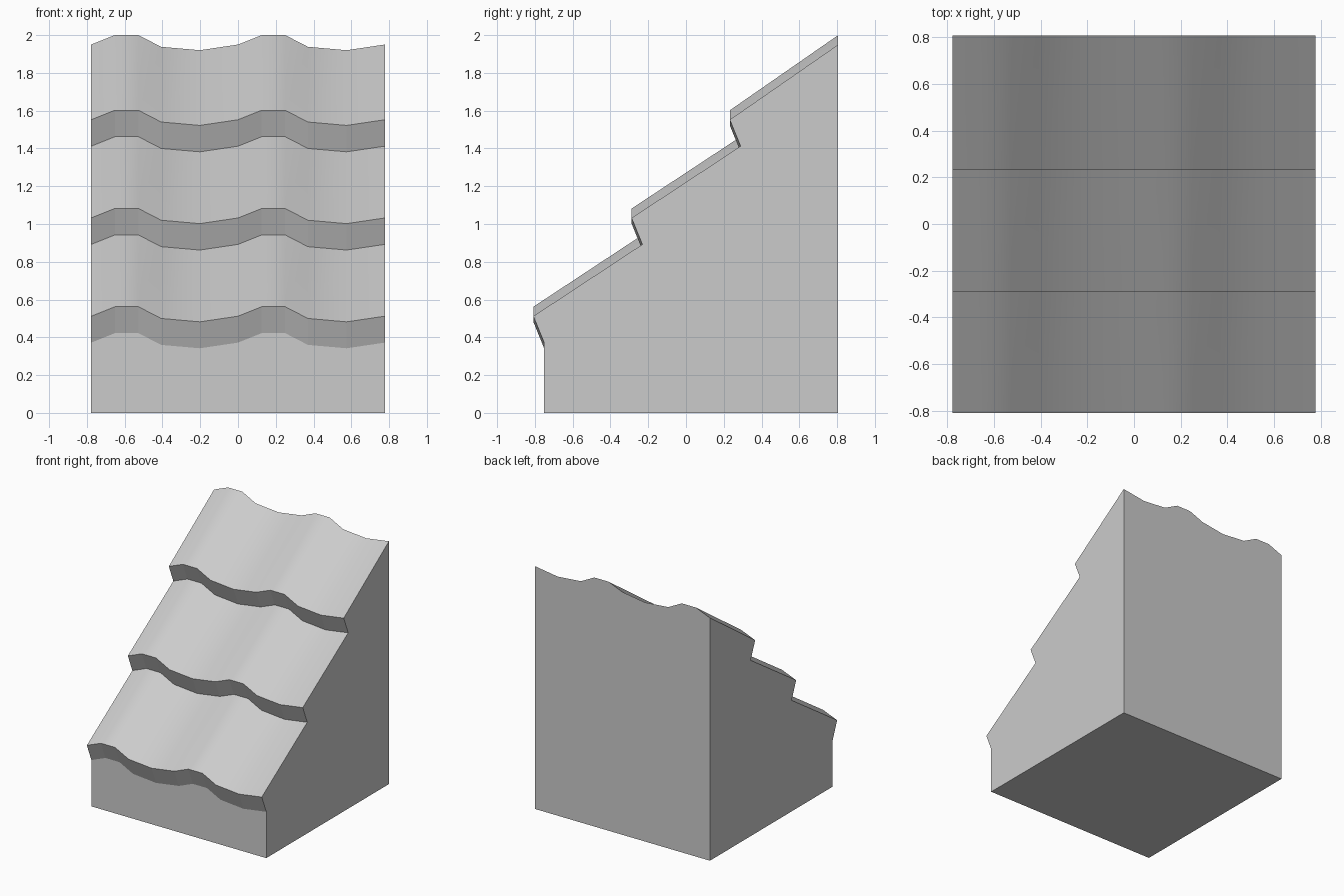
import bpy, bmesh, math

if "Cube" in bpy.data.objects:
    bpy.data.objects.remove(bpy.data.objects["Cube"])

# Wave across the roof: (x, drop below the crest), one tile period repeated twice
PERIOD, LEFT = 0.777, -0.777
WAVE = [(0, 0.05), (0.125, 0), (0.25, 0), (0.37, 0.062), (0.575, 0.08)]
wave = [(LEFT + PERIOD * k + x, d) for k in range(2) for x, d in WAVE]
wave.append((LEFT + 2 * PERIOD, 0.05))

# Side profile at the crest: three tile courses, each with an undercut lip
STEP, LIP = 0.52, (0.057, -0.14)
profile = []
for k in range(3):
    y, z = -0.808 + STEP * k, 0.562 + STEP * k
    profile += [(y + LIP[0], z + LIP[1]), (y, z)]
profile.append((0.806, 2.0))
front_y, back_y = profile[0][0], 0.806


def section(x, drop):
    pts = [(front_y, 0)] + [(y, z - drop) for y, z in profile] + [(back_y, 0)]
    return [bm.verts.new((x, y, z)) for y, z in pts]


# Loft the sections into one solid roof block
bm = bmesh.new()
rows = [section(x, d) for x, d in wave]
n = len(rows[0])
for a, b in zip(rows, rows[1:]):
    for i in range(n):
        j = (i + 1) % n
        face = bm.faces.new((a[i], b[i], b[j], a[j]))
        face.smooth = i in (2, 4, 6)  # tile slopes only
bm.faces.new(rows[0])
bm.faces.new(rows[-1][::-1])

# Merge the flat walls and underside into single faces
walls = [f for f in bm.faces if not f.smooth]
bmesh.ops.dissolve_limit(bm, angle_limit=math.radians(0.5),
                         verts=bm.verts[:],
                         edges=list({e for f in walls for e in f.edges}))
bmesh.ops.recalc_face_normals(bm, faces=bm.faces[:])

mesh = bpy.data.meshes.new("tiled_roof_block")
bm.to_mesh(mesh)
bm.free()
bpy.context.collection.objects.link(bpy.data.objects.new("tiled_roof_block", mesh))
